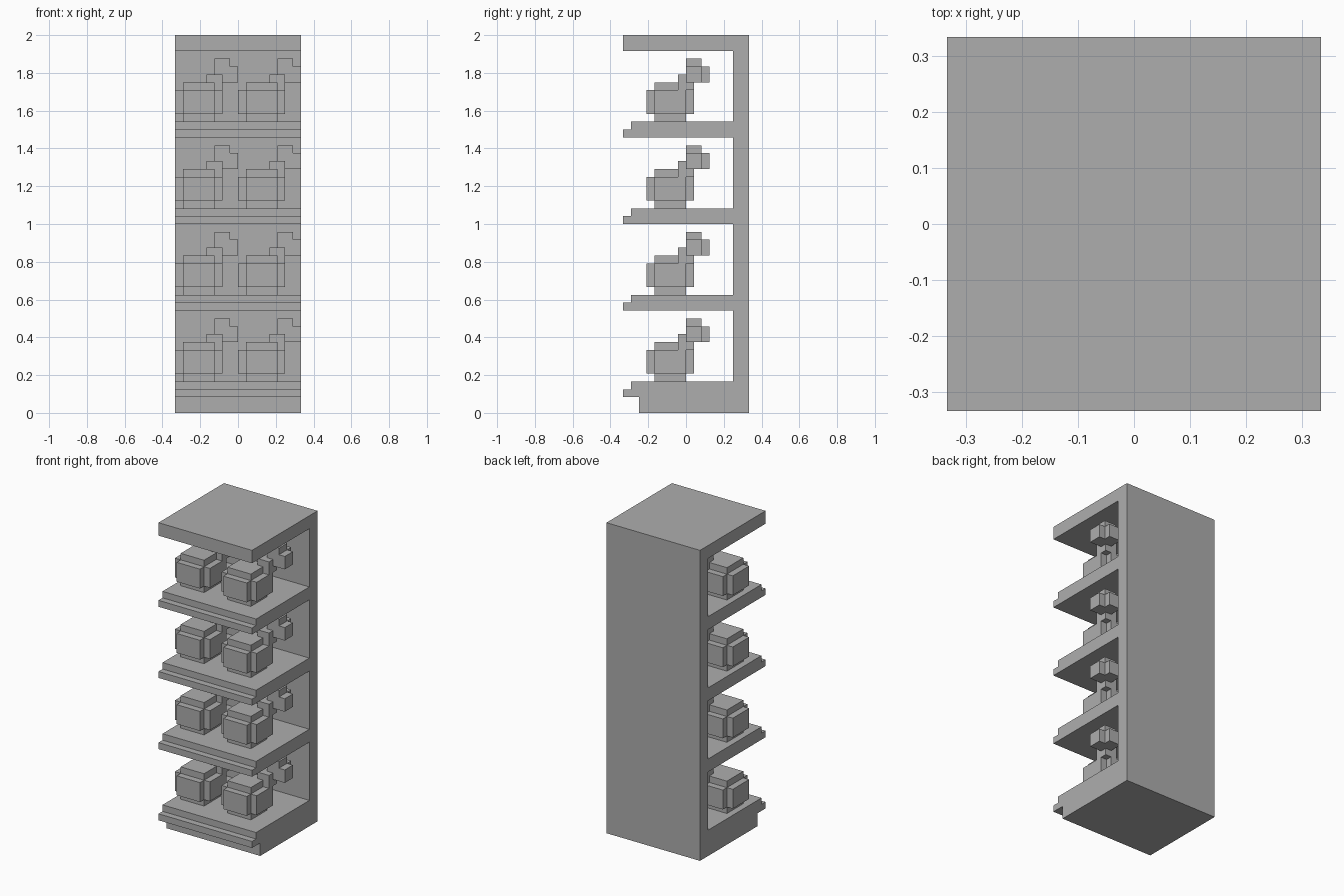
import bpy
import bmesh
from mathutils import Vector

U = 1 / 24          # grid unit: the model is 16 x 16 x 48 units

cube = bpy.data.objects.get("Cube")
if cube:
    bpy.data.objects.remove(cube, do_unlink=True)

grey = bpy.data.materials.new("plain_grey")
grey.use_nodes = True
colour = (0.42, 0.42, 0.42, 1)
grey.diffuse_color = colour
grey.node_tree.nodes["Principled BSDF"].inputs["Base Color"].default_value = colour


def prism(name, profile, depth):
    """Extrude a closed profile (in grid units) along a vector."""
    bm = bmesh.new()
    face = bm.faces.new([bm.verts.new(Vector(p) * U) for p in profile])
    ext = bmesh.ops.extrude_face_region(bm, geom=[face], use_keep_orig=True)
    moved = [g for g in ext["geom"] if isinstance(g, bmesh.types.BMVert)]
    bmesh.ops.translate(bm, verts=moved, vec=Vector(depth) * U)
    bmesh.ops.recalc_face_normals(bm, faces=bm.faces)
    mesh = bpy.data.meshes.new(name)
    bm.to_mesh(mesh)
    bm.free()
    mesh.materials.append(grey)
    obj = bpy.data.objects.new(name, mesh)
    bpy.context.collection.objects.link(obj)
    return obj


def upright(name, outline, bottom, top):
    """Prism standing on a plan outline."""
    return prism(name, [(x, y, bottom) for x, y in outline], (0, 0, top - bottom))


def square(low, high):
    return [(low, low), (high, low), (high, high), (low, high)]


# Rack: one side profile with a stepped plinth, lipped shelves and a top board
shelf_tops = [4, 15, 26, 37]
side = [(8, 0), (-6, 0), (-6, 2)]
for top in shelf_tops:
    if top != shelf_tops[0]:
        side += [(6, top - 2), (-8, top - 2)]
    else:
        side += [(-8, 2)]
    side += [(-8, top - 1), (-7, top - 1), (-7, top), (6, top)]
side += [(6, 46), (-8, 46), (-8, 48), (8, 48)]
prism("display_rack", [(-8, y, z) for y, z in side], (16, 0, 0))

# Fruit parts, drawn around the back left corner of the fruit core
cross = [(-4, -5), (0, -5), (0, -4), (1, -4), (1, 0), (0, 0),
         (0, 1), (-4, 1), (-4, 0), (-5, 0), (-5, -4), (-4, -4)]
stalk_end = [(0, 0), (3, 0), (3, 2), (2, 2), (2, 3), (0, 3)]
parts = [
    ("fruit_core", square(-4, 0), 0, 5),
    ("fruit_rind", cross, 1, 4),
    ("stalk_base", square(-1, 1), 4, 6),
    ("stalk_end", stalk_end, 5, 7),
    ("stalk_tip", square(0, 2), 7, 8),
]

# Two fruits on every shelf, sharing the same meshes
for name, outline, bottom, top in parts:
    first = upright(name, outline, bottom, top)
    for row, shelf in enumerate(shelf_tops):
        for col, x in enumerate((-3, 5)):
            obj = first
            if row or col:
                obj = first.copy()
                bpy.context.collection.objects.link(obj)
            obj.name = f"{name}_row{row + 1}_{'left' if col else 'right'}"
            obj.location = Vector((x, 0, shelf)) * U
